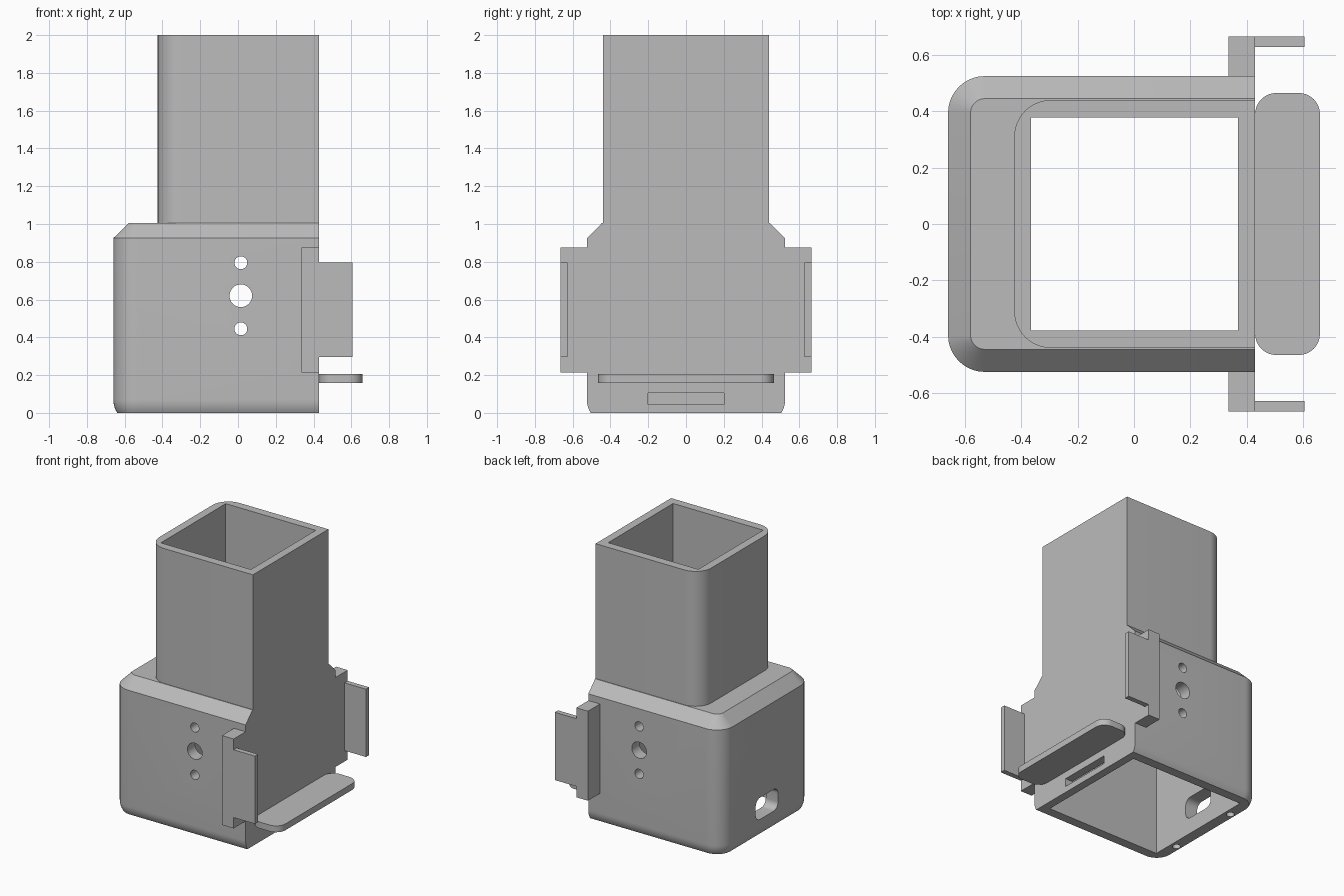
import bpy, bmesh, math
from mathutils import Matrix, Vector

cube = bpy.data.objects.get("Cube")
if cube:
    bpy.data.objects.remove(cube, do_unlink=True)

GREY = (0.5, 0.5, 0.5, 1)
grey = bpy.data.materials.new("plain grey")
grey.use_nodes = True
grey.diffuse_color = GREY
grey.node_tree.nodes["Principled BSDF"].inputs["Base Color"].default_value = GREY


def finish(name, bm):
    bmesh.ops.recalc_face_normals(bm, faces=bm.faces)
    mesh = bpy.data.meshes.new(name)
    bm.to_mesh(mesh)
    bm.free()
    mesh.materials.append(grey)
    obj = bpy.data.objects.new(name, mesh)
    bpy.context.collection.objects.link(obj)
    return obj


def outline(x0, x1, y, r0, r1=0, steps=10):
    """Rectangle with corner radius r0 on the -x side and r1 on the +x side."""
    pts = []
    for cx, cy, r, start in ((x1 - r1, y - r1, r1, 0), (x0 + r0, y - r0, r0, 90),
                             (x0 + r0, r0 - y, r0, 180), (x1 - r1, r1 - y, r1, 270)):
        for i in range(steps + 1 if r else 1):
            a = math.radians(start + 90 * i / steps)
            pts.append((cx + r * math.cos(a), cy + r * math.sin(a)))
    return pts


def loft(name, rings):
    """Skin a stack of (height, outline) rings and cap both ends."""
    bm = bmesh.new()
    loops = [[bm.verts.new((x, y, z)) for x, y in pts] for z, pts in rings]
    for low, high in zip(loops, loops[1:]):
        for i in range(len(low)):
            j = (i + 1) % len(low)
            bm.faces.new((low[i], low[j], high[j], high[i]))
    bm.faces.new(loops[0][::-1])
    bm.faces.new(loops[-1])
    return finish(name, bm)


def box(name, lo, hi):
    bm = bmesh.new()
    lo, hi = Vector(lo), Vector(hi)
    size = Matrix.Diagonal((*(hi - lo), 1))
    bmesh.ops.create_cube(bm, size=1, matrix=Matrix.Translation((lo + hi) / 2) @ size)
    return finish(name, bm)


def rod(name, centre, radius, depth, turn=0):
    bm = bmesh.new()
    matrix = Matrix.Translation(centre) @ Matrix.Rotation(turn, 4, 'X')
    bmesh.ops.create_cone(bm, cap_ends=True, segments=32, radius1=radius,
                          radius2=radius, depth=depth, matrix=matrix)
    return finish(name, bm)


def activate(obj):
    bpy.ops.object.select_all(action='DESELECT')
    obj.select_set(True)
    bpy.context.view_layer.objects.active = obj


def cut(obj, cutters):
    activate(obj)
    for cutter in cutters:
        cutter.hide_render = True
        mod = obj.modifiers.new("cut", 'BOOLEAN')
        mod.operation = 'DIFFERENCE'
        mod.solver = 'EXACT'
        mod.object = cutter
        bpy.ops.object.modifier_apply(modifier=mod.name)
        bpy.data.objects.remove(cutter, do_unlink=True)


def smooth(obj):
    activate(obj)
    bpy.ops.object.shade_smooth_by_angle(angle=math.radians(30))


# Housing: softened bottom edge, straight walls, chamfered top, flat +x side
BACK, FLAT, HALF, R = -0.66, 0.43, 0.525, 0.13


def housing_ring(z, inset):
    return z, outline(BACK + inset, FLAT, HALF - inset, R - inset)


rings = []
for i in range(6):
    z = 0.07 * i / 5
    rings.append(housing_ring(z, R - math.sqrt(R ** 2 - (0.07 - z) ** 2)))
rings += [housing_ring(0.925, 0), housing_ring(1.005, 0.08)]
housing = loft("housing", rings)

# Housing openings: cavity, tube passage, wall holes, slots, screw holes
cutters = [box("cavity", (-0.56, -0.435, -0.1), (0.37, 0.435, 0.92)),
           box("passage", (-0.365, -0.378, 0.8), (0.37, 0.378, 1.1)),
           box("thin_slot", (0.3, -0.2, 0.045), (0.5, 0.2, 0.105))]
for z, radius in ((0.445, 0.034), (0.62, 0.06), (0.795, 0.034)):
    cutters.append(rod("wall_hole", (0.015, 0, z), radius, 1.4, math.pi / 2))
for side in (-1, 1):
    cutters.append(rod("screw_hole", (-0.605, 0.28 * side, 0), 0.027, 0.2))
port_shape = outline(-0.28, -0.12, 0.13, 0.05, 0.05)
port = loft("cable_port", [(-0.8, port_shape), (-0.45, port_shape)])
port.rotation_euler.y = math.pi / 2
bpy.context.view_layer.update()
cutters.append(port)
cut(housing, cutters)
smooth(housing)

# Square tube rising from the housing
tube_shape = outline(-0.425, FLAT, 0.44, R)
tube = loft("tube", [(1.005, tube_shape), (2, tube_shape)])
cut(tube, [box("bore", (-0.365, -0.378, 0.9), (0.37, 0.378, 2.1))])
smooth(tube)

# Side clips: a block on each wall with a thin plate reaching forward
for name, side in (("front", -1), ("back", 1)):
    for part, x0, x1, y0, z0, z1 in (("clip_block", 0.335, FLAT, HALF, 0.215, 0.875),
                                     ("clip_plate", FLAT, 0.605, 0.628, 0.295, 0.795)):
        ys = sorted((y0 * side, 0.665 * side))
        box(f"{name}_{part}", (x0, ys[0], z0), (x1, ys[1], z1))

# Rounded shelf on the flat side
shelf_shape = outline(FLAT, 0.66, 0.465, 0.075, 0.075)
smooth(loft("shelf", [(0.158, shelf_shape), (0.205, shelf_shape)]))
